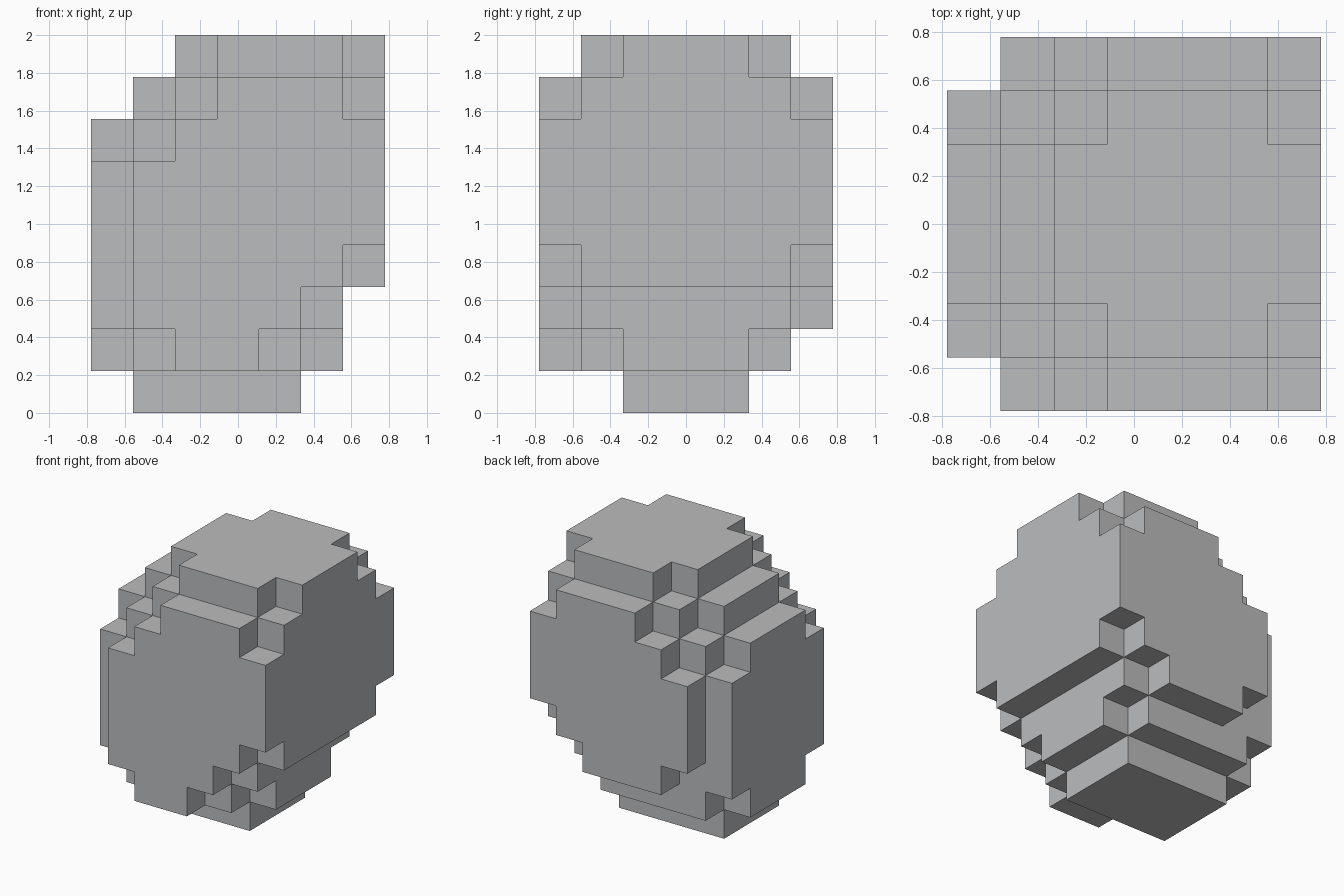
import bpy, bmesh
from mathutils import Vector

cube = bpy.data.objects.get("Cube")
if cube:
    bpy.data.objects.remove(cube, do_unlink=True)

STEP = 2 / 9  # edge of one block

# Each layer, bottom to top, is a union of block ranges: (x first, x last, y first, y last)
MIDDLE = [(0, 0, 1, 5), (1, 6, 0, 6)]
LAYERS = [
    [(1, 4, 2, 4)],
    [(0, 5, 2, 4), (1, 4, 1, 5), (2, 3, 0, 5)],
    [(0, 5, 1, 5), (1, 4, 0, 5), (2, 4, 0, 6)],
    [(0, 6, 1, 5), (1, 5, 0, 6)],
    MIDDLE,
    MIDDLE,
    [(0, 0, 2, 4), (1, 1, 1, 5), (2, 6, 0, 6)],
    [(1, 6, 2, 4), (2, 6, 1, 5), (3, 5, 0, 6)],
    [(2, 6, 2, 4), (3, 5, 1, 5)],
]

filled = {(i, j, k)
          for k, boxes in enumerate(LAYERS)
          for x0, x1, y0, y1 in boxes
          for i in range(x0, x1 + 1)
          for j in range(y0, y1 + 1)}


def corner(p):
    return Vector((p[0] - 3.5, p[1] - 3.5, p[2])) * STEP


# Outer skin: one quad wherever a block borders empty space
bm = bmesh.new()
for cell in sorted(filled):
    for axis in range(3):
        u, v = (axis + 1) % 3, (axis + 2) % 3
        for side in (0, 1):
            neighbour = list(cell)
            neighbour[axis] += 2 * side - 1
            if tuple(neighbour) in filled:
                continue
            quad = []
            for du, dv in ((0, 0), (1, 0), (1, 1), (0, 1)):
                p = list(cell)
                p[axis] += side
                p[u] += du
                p[v] += dv
                quad.append(bm.verts.new(corner(p)))
            bm.faces.new(quad if side else quad[::-1])

# Weld the skin and merge coplanar quads into large flat faces
bmesh.ops.remove_doubles(bm, verts=bm.verts, dist=0.001)
bmesh.ops.dissolve_limit(bm, angle_limit=0.01, verts=bm.verts, edges=bm.edges)

mesh = bpy.data.meshes.new("stepped_boulder")
bm.to_mesh(mesh)
bm.free()
boulder = bpy.data.objects.new("stepped_boulder", mesh)
bpy.context.collection.objects.link(boulder)

# Stone colour
stone = bpy.data.materials.new("stone_grey")
stone.use_nodes = True
colour = (0.5, 0.505, 0.515, 1)
stone.diffuse_color = colour
stone.node_tree.nodes["Principled BSDF"].inputs["Base Color"].default_value = colour
mesh.materials.append(stone)
